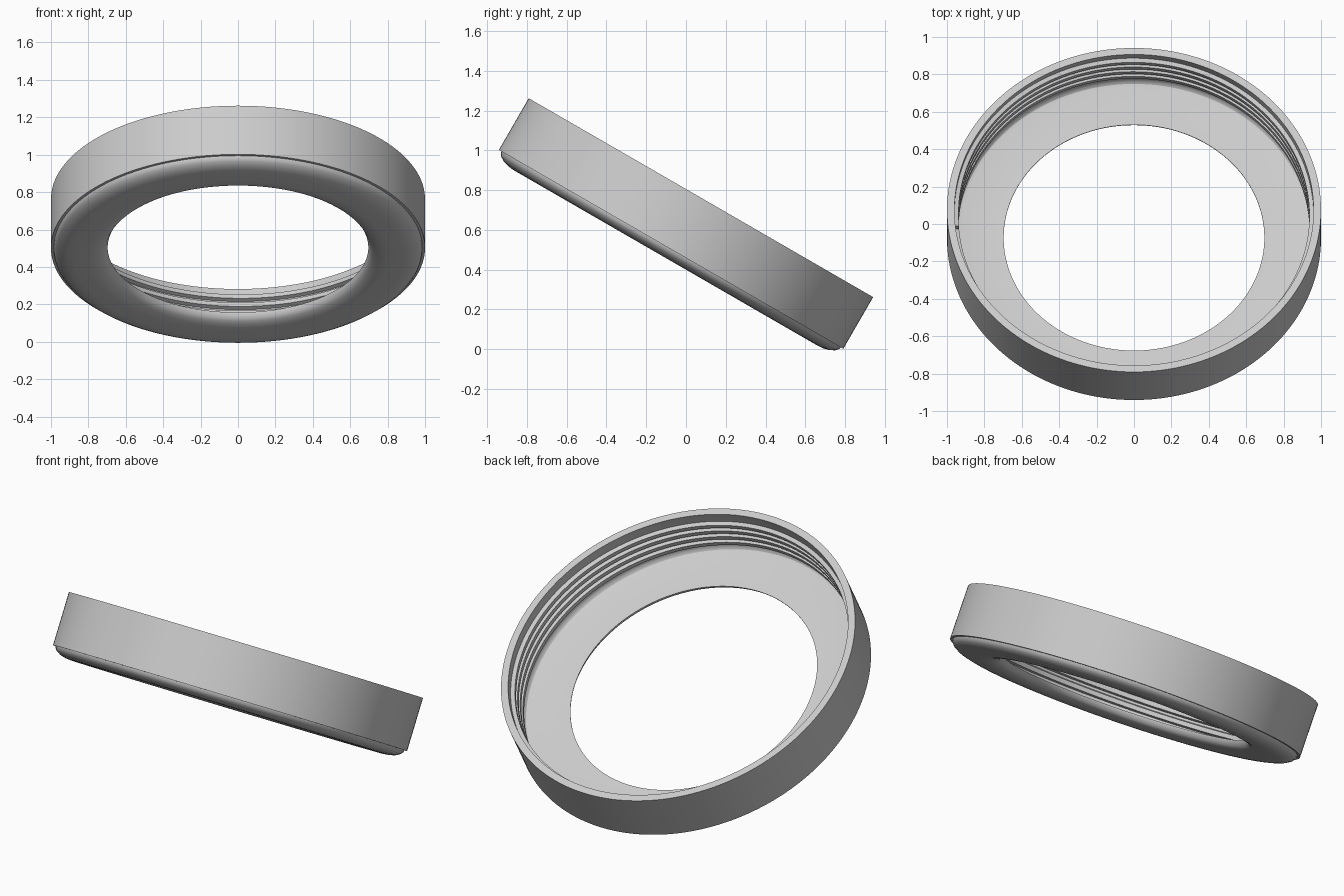
import bpy, bmesh, math
from mathutils import Matrix

cube = bpy.data.objects.get("Cube")
if cube:
    bpy.data.objects.remove(cube, do_unlink=True)

GREY = (0.6, 0.6, 0.6, 1)
mat = bpy.data.materials.new("light grey")
mat.use_nodes = True
mat.diffuse_color = GREY
mat.node_tree.nodes["Principled BSDF"].inputs["Base Color"].default_value = GREY

# Everything is built upright, then tilted about x
TILT = Matrix.Translation((0, -0.075, 0.502)) @ Matrix.Rotation(math.radians(-30), 4, 'X')


def sweep(name, section, steps, turns, start=0.0, pitch=0.0, closed=False):
    """Sweep a closed (radius, height) section around the axis, as a ring or a helix."""
    bm = bmesh.new()
    loops = []
    for i in range(steps if closed else steps + 1):
        t = turns * i / steps
        a = start + t * math.tau
        loops.append([bm.verts.new((r * math.cos(a), r * math.sin(a), h + pitch * t))
                      for r, h in section])
    n = len(section)
    for i in range(steps):
        a, b = loops[i], loops[(i + 1) % len(loops)]
        for j in range(n):
            k = (j + 1) % n
            bm.faces.new((a[j], b[j], b[k], a[k]))
    if not closed:
        bm.faces.new(loops[0])
        bm.faces.new(loops[-1])
    bmesh.ops.recalc_face_normals(bm, faces=bm.faces)
    mesh = bpy.data.meshes.new(name)
    bm.to_mesh(mesh)
    bm.free()
    mesh.materials.append(mat)
    obj = bpy.data.objects.new(name, mesh)
    bpy.context.collection.objects.link(obj)
    obj.matrix_world = TILT
    bpy.ops.object.select_all(action='DESELECT')
    obj.select_set(True)
    bpy.context.view_layer.objects.active = obj
    bpy.ops.object.shade_smooth_by_angle(angle=math.radians(30))
    return obj


# Cap body: straight wall, rounded underside and a thin-edged central hole
outer_round = [(0.985, 0), (0.982, -0.012), (0.97, -0.026), (0.945, -0.04),
               (0.915, -0.048), (0.88, -0.051)]
inner_round = [(0.70 + 0.11 * math.cos(a), -0.051 * math.sin(a))
               for a in (math.pi / 2 * (1 - i / 8) for i in range(9))]
inner_round = [(1.51 - r, h) for r, h in inner_round][::1]
underside = outer_round + [(0.697 + 0.11 * (1 - i / 8),
                            -0.051 * math.sqrt(1 - (i / 8) ** 2)) for i in range(9)]
floor = [(0.697, 0.004), (0.93, 0.004), (0.946, 0.009), (0.956, 0.02), (0.96, 0.036)]
wall = [(0.96, 0.3), (1.0, 0.3), (1.0, 0)]
sweep("cap_body", underside + floor + wall, 192, 1, closed=True)

# Screw thread winding up the inside wall
thread = [(0.964, -0.02), (0.938, -0.012), (0.938, 0.012), (0.964, 0.02)]
sweep("screw_thread", [(r, h + 0.055) for r, h in thread], 640, 4,
      start=math.radians(185), pitch=0.05)
